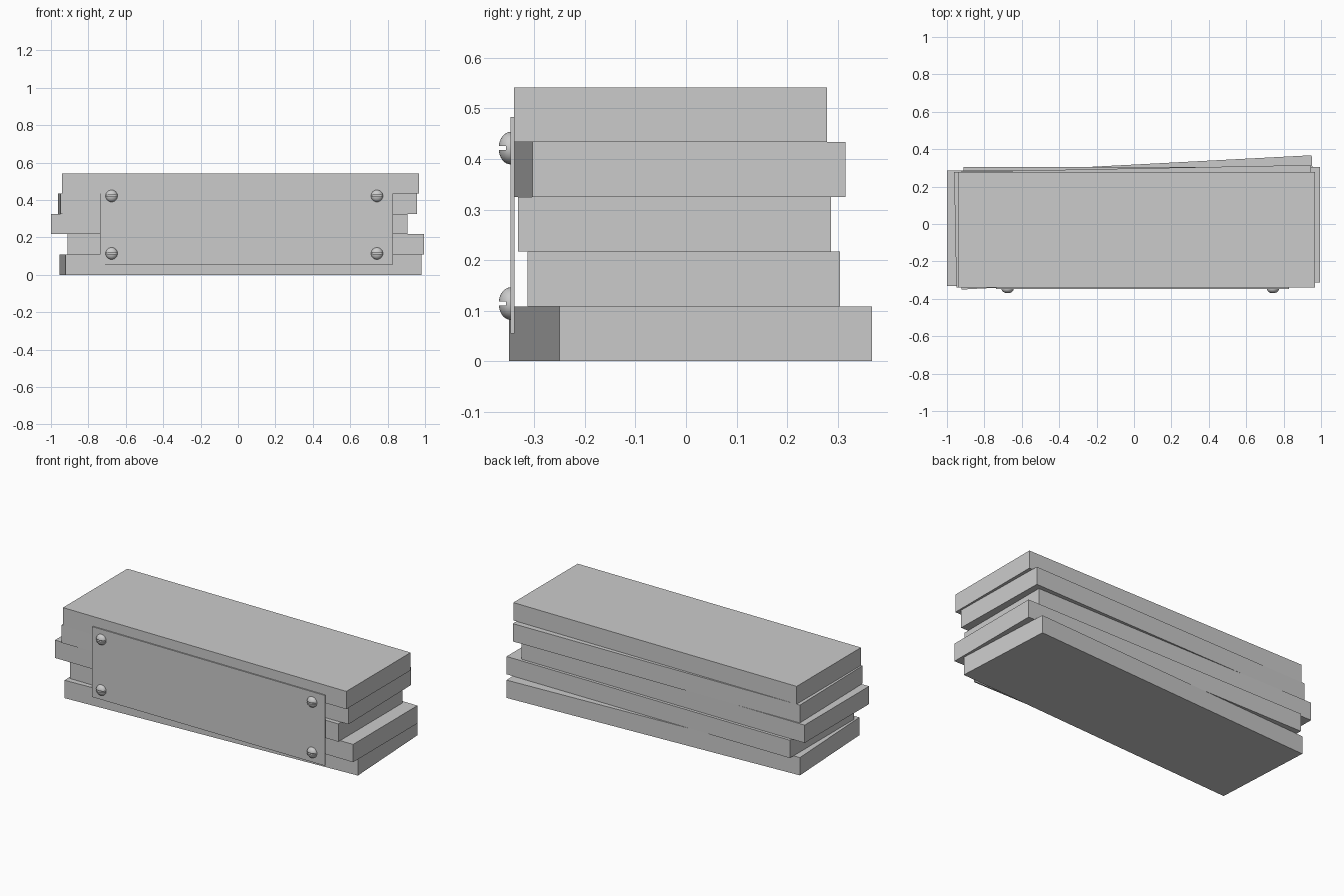
import bpy, bmesh
from math import radians, sin, cos, pi
from mathutils import Matrix

if "Cube" in bpy.data.objects:
    bpy.data.objects.remove(bpy.data.objects["Cube"])

PLANK = (1.907, 0.619, 0.1084)
RADIUS, HEIGHT = 0.032, 0.023
PLATE_FRONT = -0.3475


def box(name, size, loc, turn=0.0):
    bm = bmesh.new()
    bmesh.ops.create_cube(bm, size=1, matrix=Matrix.Diagonal((*size, 1)))
    mesh = bpy.data.meshes.new(name)
    bm.to_mesh(mesh)
    bm.free()
    ob = bpy.data.objects.new(name, mesh)
    bpy.context.collection.objects.link(ob)
    ob.location = loc
    ob.rotation_euler.z = radians(turn)
    return ob


# Stack of loosely aligned planks: centre x, centre y, turn in degrees
stack = [(0.014, 0.0085, 3.0), (0.041, -0.0045, 0), (-0.046, -0.0225, 0),
         (-0.0025, -0.0125, 1.1), (0.0135, -0.0305, 0)]
for i, (x, y, turn) in enumerate(stack):
    box(f"plank_{i + 1}", PLANK, (x, y, PLANK[2] * (i + 0.5)), turn)

# Thin plate on the front
box("front_plate", (1.566, 0.0085, 0.428), (0.045, PLATE_FRONT + 0.00425, 0.269))

# Domed screw head, spun about y
bm = bmesh.new()
steps, sides = 8, 32
rings = []
for s in range(steps):
    a = pi / 2 * s / steps
    r, y = RADIUS * cos(a), -HEIGHT * sin(a)
    rings.append([bm.verts.new((r * cos(2 * pi * k / sides), y, r * sin(2 * pi * k / sides)))
                  for k in range(sides)])
tip = bm.verts.new((0, -HEIGHT, 0))
bm.faces.new(rings[0])
for k in range(sides):
    n = (k + 1) % sides
    for lo, hi in zip(rings, rings[1:]):
        bm.faces.new((lo[k], lo[n], hi[n], hi[k]))
    bm.faces.new((rings[-1][k], rings[-1][n], tip))
bmesh.ops.recalc_face_normals(bm, faces=bm.faces)
mesh = bpy.data.meshes.new("screw_head")
bm.to_mesh(mesh)
bm.free()
screw = bpy.data.objects.new("screw_head_1", mesh)
bpy.context.collection.objects.link(screw)

# Cut the driver slot
cutter = box("slot_cutter", (0.1, 0.028, 0.008), (0, -HEIGHT, 0))
cutter.hide_render = True
mod = screw.modifiers.new("slot", 'BOOLEAN')
mod.operation, mod.solver, mod.object = 'DIFFERENCE', 'EXACT', cutter
bpy.context.view_layer.objects.active = screw
screw.select_set(True)
bpy.ops.object.modifier_apply(modifier=mod.name)
bpy.data.objects.remove(cutter)
bpy.ops.object.shade_smooth_by_angle(angle=radians(30))

# Place a screw at each corner of the plate
spots = [(x, z) for x in (-0.676, 0.743) for z in (0.114, 0.4215)]
for i, (x, z) in enumerate(spots):
    ob = screw
    if i:
        ob = screw.copy()
        ob.name = f"screw_head_{i + 1}"
        bpy.context.collection.objects.link(ob)
    ob.location = (x, PLATE_FRONT, z)
